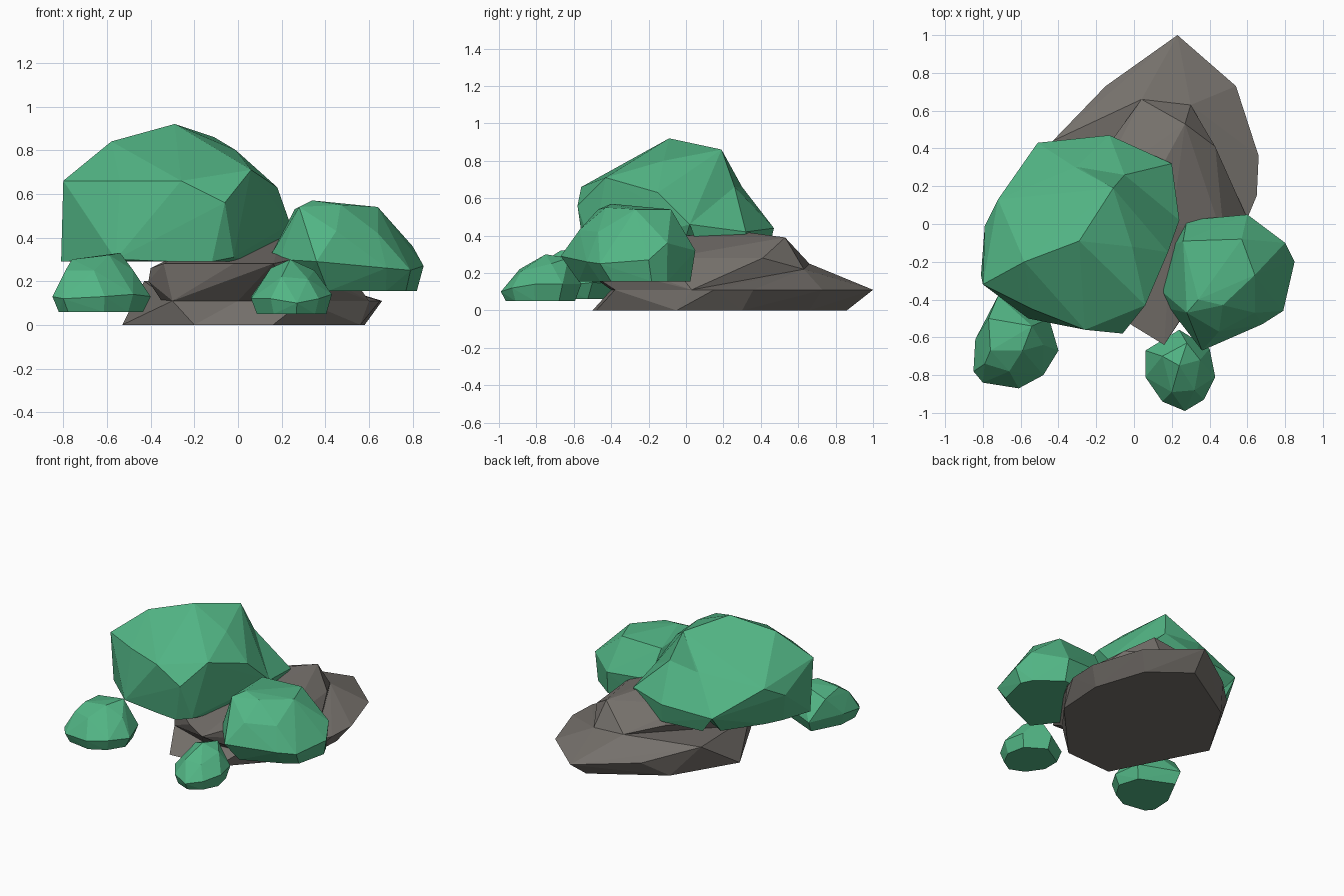
import bpy
import bmesh
from mathutils import Vector

# Remove the default object only
default_cube = bpy.data.objects.get("Cube")
if default_cube:
    bpy.data.objects.remove(default_cube, do_unlink=True)


def make_material(name, red, green, blue):
    """Create one flat, matte colour."""
    material = bpy.data.materials.new(name)
    material.use_nodes = True
    colour = (red, green, blue, 1)
    material.diffuse_color = colour
    shader = material.node_tree.nodes["Principled BSDF"]
    shader.inputs["Base Color"].default_value = colour
    shader.inputs["Roughness"].default_value = .9
    return material


def footprint(rim, height, scale, shift=(0, 0)):
    """Flatten a rim to one height, scaled about its middle and shifted."""
    middle = sum((Vector(point) for point in rim), Vector()) / len(rim)
    flat = []
    for point in rim:
        moved = middle + (Vector(point) - middle) * scale
        flat.append((moved.x + shift[0], moved.y + shift[1], height))
    return flat


def make_lump(name, material, *point_groups):
    """Wrap rim, crown and footprint points in one faceted convex skin."""
    mesh_builder = bmesh.new()
    for group in point_groups:
        for point in group:
            mesh_builder.verts.new(point)
    hull = bmesh.ops.convex_hull(mesh_builder, input=mesh_builder.verts)
    leftovers = set(hull["geom_interior"]) | set(hull["geom_unused"])
    loose = [item for item in leftovers if isinstance(item, bmesh.types.BMVert)]
    bmesh.ops.delete(mesh_builder, geom=loose, context="VERTS")
    bmesh.ops.recalc_face_normals(mesh_builder, faces=mesh_builder.faces)
    mesh = bpy.data.meshes.new(name)
    mesh_builder.to_mesh(mesh)
    mesh_builder.free()
    mesh.materials.append(material)
    lump = bpy.data.objects.new(name, mesh)
    bpy.context.collection.objects.link(lump)
    return lump


leaf_green = make_material("leaf green", .085, .465, .235)
stone_grey = make_material("stone grey", .18, .165, .15)

# Rock slab: widens from its foot to the rim, with a low ridge at the rear
slab_foot = [
    (.16, -.48, 0), (-.2, -.5, 0), (-.53, .14, 0), (-.27, .57, 0),
    (.2, .86, 0), (.46, .66, 0), (.58, .3, 0), (.56, -.05, 0),
]
slab_front = [
    (-.35, -.1, .11), (-.3, -.3, .11), (0, -.4, .11), (.3, -.38, .11),
    (.6, .03, .11),
]
slab_rear = [
    (.65, .15, .11), (.66, .36, .11), (.54, .73, .11), (.23, 1, .11),
    (-.15, .73, .12), (-.43, .44, .2),
]
ridge = [(.04, .66, .25), (.3, .63, .22)]
make_lump("rock_slab", stone_grey, slab_foot, slab_front, slab_rear, ridge)

# Rock cap: overhangs at the front and steps down to the ridge
cap_rim = [
    (-.41, -.1, .2), (-.4, -.1, .26), (-.34, -.25, .28), (-.02, -.53, .28),
    (.16, -.64, .28), (.25, -.5, .3), (.48, -.1, .28), (-.12, .44, .27),
]
cap_crown = [
    (.15, .31, .42), (.27, .53, .39), (.43, .41, .28), (.2, 0, .4),
    (-.2, .2, .36),
]
make_lump("rock_cap", stone_grey, slab_front, cap_rim, cap_crown, ridge)

# Large bush: leaning crown with a steep front
large_rim = [
    (-.51, .43, .42), (-.72, .13, .58), (-.79, -.01, .5), (-.8, -.32, .66),
    (-.54, -.45, .66), (-.26, -.56, .66), (-.06, -.58, .56), (.06, -.43, .71),
    (.18, -.15, .63), (.24, .02, .46),
]
large_crown = [
    (-.29, -.09, .92), (-.01, -.12, .8), (-.11, .19, .86), (-.58, -.2, .84),
]
large_foot = [(-.81, -.27, .29), (-.56, -.5, .3), (-.02, -.5, .31)]
large_ledge = [(-.05, .26, .66), (-.31, .3, .66)]
make_lump("large_bush", leaf_green, large_rim, large_crown, large_foot,
          large_ledge, footprint(large_rim, .29, .85, (-.02, -.02)))

# Rear skirt of the large bush, below the ledge
skirt_rim = [
    (.24, .02, .46), (.2, .32, .42), (-.13, .47, .44), (-.51, .43, .42),
]
make_lump("large_bush_skirt", leaf_green, skirt_rim, large_ledge,
          footprint(skirt_rim, .3, .8))

# Medium bush on the left side
medium_rim = [
    (.2, -.11, .3), (.28, .02, .34), (.6, .05, .32), (.8, -.1, .36),
    (.85, -.2, .27), (.79, -.46, .25), (.68, -.53, .26), (.36, -.67, .29),
    (.19, -.45, .3), (.15, -.36, .32),
]
medium_crown = [
    (.26, -.09, .53), (.57, -.08, .54), (.64, -.27, .54), (.47, -.43, .55),
    (.34, -.4, .57), (.28, -.47, .54), (.45, -.57, .43), (.64, -.47, .42),
]
make_lump("medium_bush", leaf_green, medium_rim, medium_crown,
          footprint(medium_rim, .155, .83, (.03, .03)))

# Small bush at the front right
right_rim = [
    (-.72, -.38, .14), (-.84, -.61, .15), (-.85, -.78, .13), (-.8, -.84, .12),
    (-.61, -.87, .13), (-.48, -.8, .14), (-.4, -.67, .13), (-.45, -.5, .15),
]
right_crown = [
    (-.77, -.5, .28), (-.76, -.67, .3), (-.59, -.67, .32), (-.54, -.54, .33),
    (-.48, -.64, .25), (-.66, -.78, .25), (-.79, -.74, .25),
]
make_lump("small_right_bush", leaf_green, right_rim, right_crown,
          footprint(right_rim, .06, .86))

# Small bush at the front left
left_rim = [
    (.06, -.67, .13), (.06, -.81, .12), (.15, -.94, .12), (.27, -.99, .1),
    (.37, -.93, .12), (.43, -.81, .14), (.4, -.66, .14), (.24, -.56, .14),
]
left_crown = [
    (.15, -.7, .26), (.24, -.75, .3), (.28, -.63, .28), (.35, -.72, .25),
    (.2, -.89, .22), (.32, -.88, .21),
]
make_lump("small_left_bush", leaf_green, left_rim, left_crown,
          footprint(left_rim, .05, .86))
